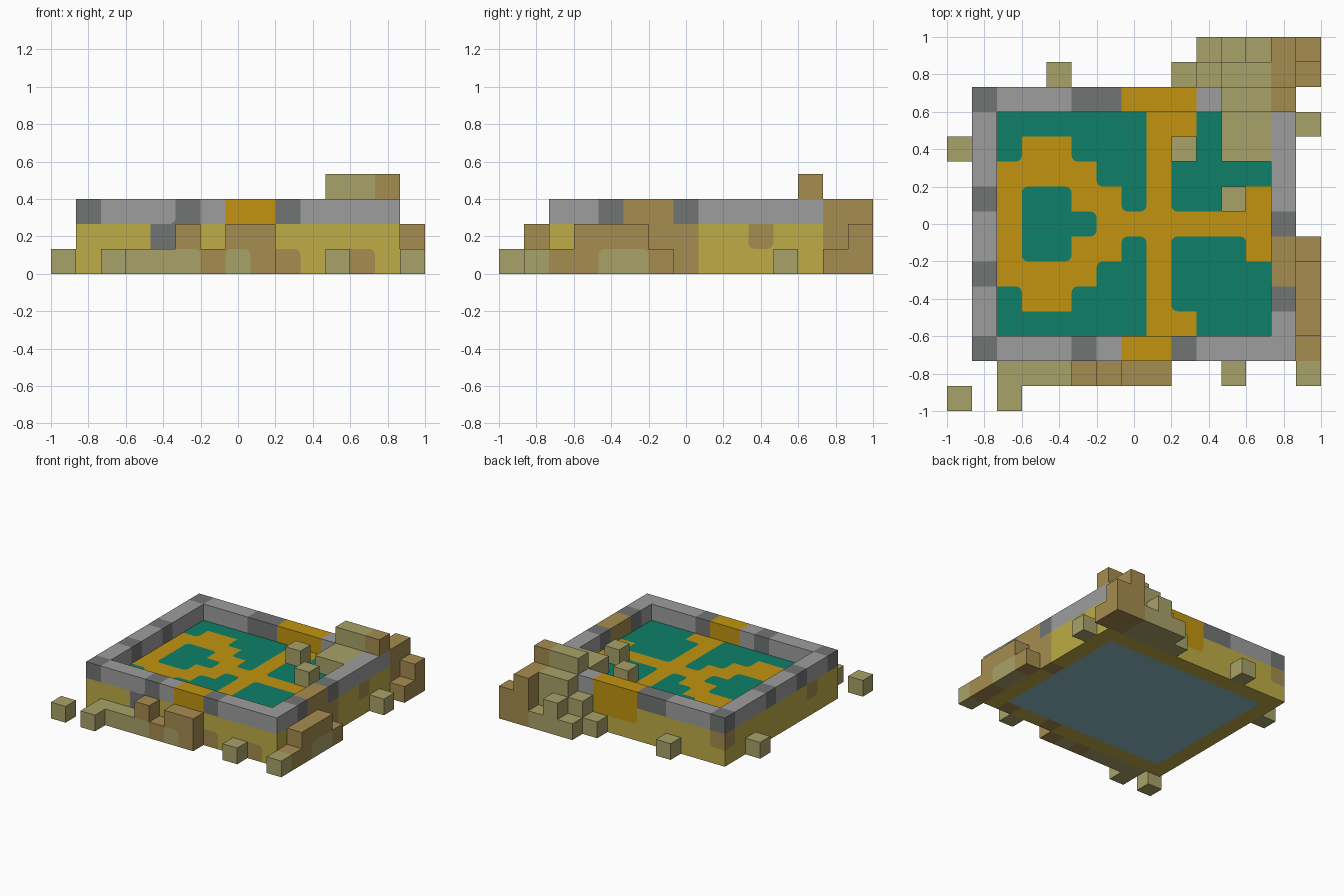
import bpy, bmesh, math
from mathutils import Vector

if "Cube" in bpy.data.objects:
    bpy.data.objects.remove(bpy.data.objects["Cube"], do_unlink=True)

UNIT = 2 / 15      # edge of one block
RADIUS = 0.25      # rounding of painted patches, in blocks

# Colours (sRGB 0-255)
PALETTE = {
    "olive_stone": (168, 162, 104), "brown_stone": (166, 140, 80),
    "yellow_stone": (189, 172, 70), "light_grey": (157, 157, 157),
    "dark_grey": (114, 117, 117), "gold": (194, 148, 16),
    "teal": (14, 127, 104), "pale_blue": (141, 189, 199),
}
OLIVE, BROWN, YELLOW, LIGHT, DARK, GOLD, TEAL, BLUE = PALETTE
# A patch of the first colour rounds its corners where the second surrounds it
ROUNDS_INTO = {TEAL: GOLD, GOLD: YELLOW, BROWN: YELLOW, OLIVE: BROWN, LIGHT: DARK}


def linear(c):
    c /= 255
    return c / 12.92 if c <= 0.04045 else ((c + 0.055) / 1.055) ** 2.4


materials = {}
for name, rgb in PALETTE.items():
    mat = bpy.data.materials.new(name)
    mat.use_nodes = True
    colour = (*map(linear, rgb), 1)
    mat.diffuse_color = colour
    bsdf = mat.node_tree.nodes["Principled BSDF"]
    bsdf.inputs["Base Color"].default_value = colour
    bsdf.inputs["Roughness"].default_value = 0.9
    materials[name] = mat

blocks = {}        # (i, j, k) -> (part, colour)


def fill(part, colour, xs, ys, zs):
    """Fill an inclusive box of blocks; single numbers mean one layer."""
    spans = [range(s[0], s[1] + 1) if isinstance(s, tuple) else (s,) for s in (xs, ys, zs)]
    for i in spans[0]:
        for j in spans[1]:
            for k in spans[2]:
                blocks[i, j, k] = (part, colour)


# Sunken floor: blue underside, teal and gold paths on top (back row first)
FLOOR = ["TTTTTTGGTTT",
         "TGGTTTGGTTT",
         "GGGGTTGTTTT",
         "GTTGGTGTTGG",
         "GTTTGGGGGGG",
         "GTTGGTGTTTG",
         "GGGGTTGTTTT",
         "TGGTTTGTTTT",
         "TTTTTTGGTTT"]
fill("floor", BLUE, (2, 12), (3, 11), 0)
for r, row in enumerate(FLOOR):
    for c, letter in enumerate(row):
        fill("floor", GOLD if letter == "G" else TEAL, 2 + c, 11 - r, 1)

# Four walls: yellow base with a grey top course
for part, xs, ys in (("front_wall", (1, 13), 2), ("back_wall", (1, 13), 12),
                     ("right_wall", 1, (3, 11)), ("left_wall", 13, (3, 11))):
    fill(part, YELLOW, xs, ys, (0, 1))
    fill(part, LIGHT, xs, ys, 2)

# Dark stones in the walls
for i in (1, 5, 9):
    fill("front_wall", DARK, i, 2, 2)
fill("front_wall", DARK, 4, 2, 1)
for i in (1, 5, 6):
    fill("back_wall", DARK, i, 12, 2)
for j in (5, 8):
    fill("right_wall", DARK, 1, j, 2)
for j in (4, 7):
    fill("left_wall", DARK, 13, j, 2)

# Weathered brown stones in the walls
for i in (9, 12):
    fill("front_wall", BROWN, i, 2, 0)
fill("back_wall", BROWN, 1, 12, 1)
fill("right_wall", BROWN, 1, 4, 1)
fill("left_wall", BROWN, 13, 10, 1)
fill("left_wall", BROWN, 13, 7, (0, 1))
fill("left_wall", BROWN, 13, 6, 1)
fill("left_wall", BROWN, 13, (5, 6), 2)

# Gold gates
fill("front_gate", GOLD, (7, 8), 2, (1, 2))
fill("back_gate", GOLD, (7, 9), 12, (1, 2))

# Rubble in front
fill("front_rubble", OLIVE, (2, 5), 1, 0)
fill("front_rubble", OLIVE, 2, 0, 0)
fill("front_rubble", BROWN, 5, 1, 1)
fill("front_rubble", BROWN, 6, 1, 0)
fill("front_rubble", BROWN, (7, 8), 1, (0, 1))
fill("front_rubble", OLIVE, 7, 1, 0)

# Rubble along the left side
fill("left_rubble", BROWN, 14, (2, 6), 0)
fill("left_rubble", BROWN, 14, (3, 5), 1)
fill("left_rubble", OLIVE, 14, (4, 5), 0)

# Collapsed back corner
fill("corner_rubble", OLIVE, 9, 13, 0)
fill("corner_rubble", OLIVE, 10, 13, (0, 1))
fill("corner_rubble", OLIVE, 10, 14, 0)
fill("corner_rubble", OLIVE, (11, 12), 13, (0, 2))
fill("corner_rubble", OLIVE, 11, 14, (0, 1))
fill("corner_rubble", OLIVE, 12, 14, 0)
fill("corner_rubble", OLIVE, (11, 12), 12, 3)
fill("corner_rubble", BROWN, 13, 12, 3)
fill("corner_rubble", BROWN, 13, (13, 14), (0, 2))
fill("corner_rubble", BROWN, 14, 14, (0, 1))
fill("corner_rubble", BROWN, 14, 13, 0)
fill("corner_rubble", OLIVE, (11, 12), (10, 11), 2)

# Loose blocks
for n, cell in enumerate([(0, 0, 0), (0, 10, 0), (4, 13, 0), (11, 1, 0), (14, 1, 0),
                          (14, 11, 0), (9, 10, 2), (11, 8, 2)], 1):
    fill(f"loose_block_{n}", OLIVE, *cell)


def shifted(cell, axis, step):
    moved = list(cell)
    moved[axis] += step
    return tuple(moved)


def exposed_colour(cell, axis, sign):
    """Colour of a block's side, or None if it is missing or covered."""
    if cell in blocks and shifted(cell, axis, sign) not in blocks:
        return blocks[cell][1]
    return None


def add_side(bm, cell, axis, sign, slots):
    """Add one block side, with painted rounded corners where they apply."""
    colour = exposed_colour(cell, axis, sign)
    if colour is None:
        return
    u, v = (axis + 1) % 3, (axis + 2) % 3
    other = ROUNDS_INTO.get(colour)

    def add_face(points, face_colour):
        verts = []
        for p in points:
            co = [0, 0, 0]
            co[axis] = cell[axis] + (sign > 0)
            co[u], co[v] = cell[u] + p.x, cell[v] + p.y
            verts.append(bm.verts.new(((co[0] - 7.5) * UNIT, (co[1] - 7.5) * UNIT, co[2] * UNIT)))
        face = bm.faces.new(verts if sign > 0 else verts[::-1])
        face.material_index = slots.index(face_colour)

    corners = [Vector(p) for p in ((0, 0), (1, 0), (1, 1), (0, 1))]
    outline = []
    for n, c in enumerate(corners):
        around = {exposed_colour(shifted(cell, u, int(2 * c.x - 1)), axis, sign),
                  exposed_colour(shifted(cell, v, int(2 * c.y - 1)), axis, sign)}
        if other is None or around != {other}:
            outline.append(c)
            continue
        to_prev, to_next = corners[n - 1] - c, corners[(n + 1) % 4] - c
        angles = [s * math.pi / 8 for s in range(5)]
        arc = [c + RADIUS * (to_prev * (1 - math.sin(t)) + to_next * (1 - math.cos(t)))
               for t in angles]
        outline += arc
        add_face([c] + arc[::-1], other)
    add_face(outline, colour)


# Turn every part into one mesh of its exposed sides
slots = list(PALETTE)
for part in dict.fromkeys(p for p, _ in blocks.values()):
    bm = bmesh.new()
    for cell, (owner, _) in blocks.items():
        if owner == part:
            for axis in range(3):
                for sign in (-1, 1):
                    add_side(bm, cell, axis, sign, slots)
    bmesh.ops.remove_doubles(bm, verts=bm.verts, dist=1e-5)
    mesh = bpy.data.meshes.new(part)
    for name in slots:
        mesh.materials.append(materials[name])
    bm.to_mesh(mesh)
    bm.free()
    bpy.context.collection.objects.link(bpy.data.objects.new(part, mesh))
